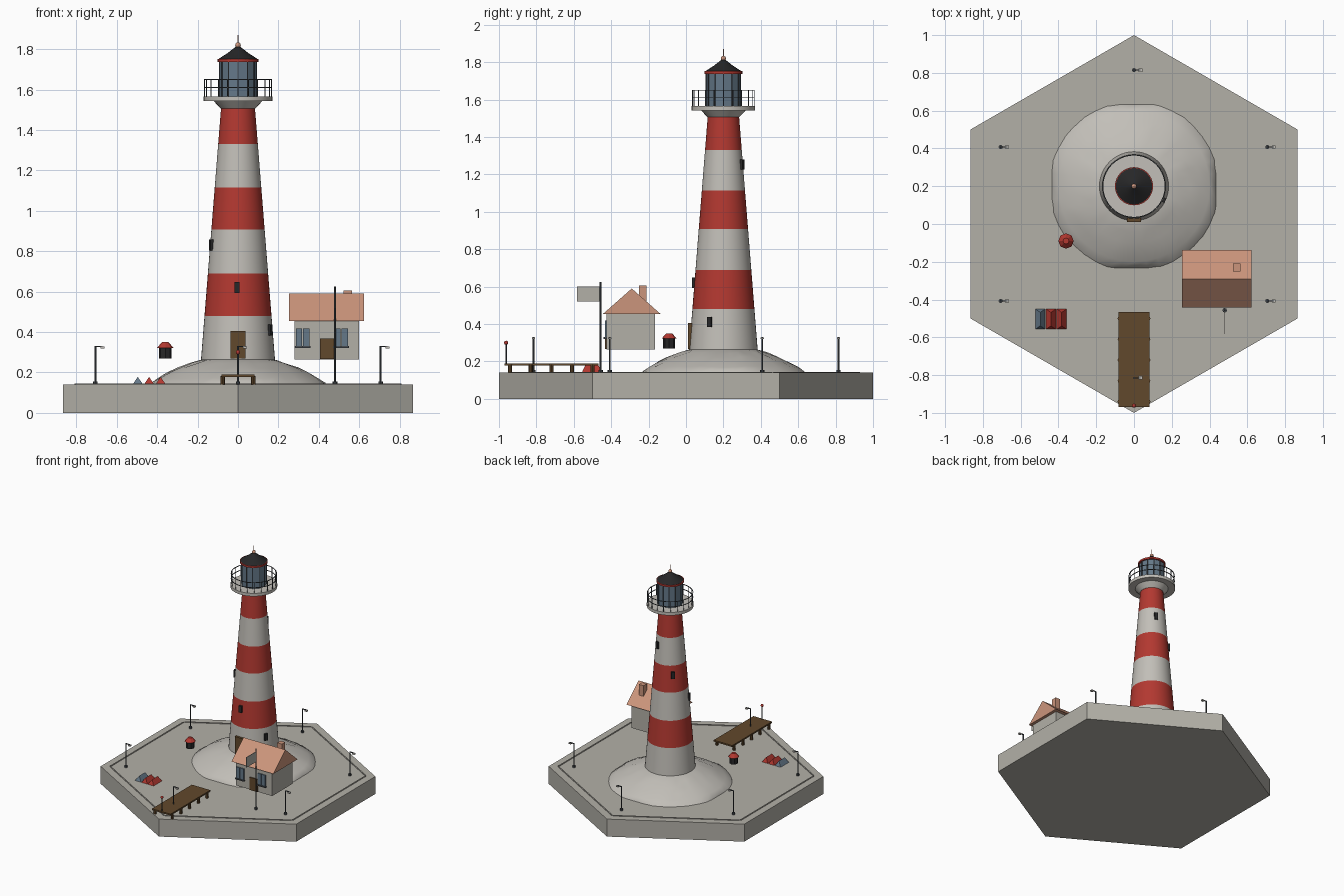
import bpy, bmesh, math, random
from mathutils import Matrix, Vector

if "Cube" in bpy.data.objects:
    bpy.data.objects.remove(bpy.data.objects["Cube"])

random.seed(4)
TY = 0.2      # tower centre in y
G = 0.14      # platform top


def material(name, rgb):
    m = bpy.data.materials.new(name)
    m.diffuse_color = (*rgb, 1)
    m.use_nodes = True
    m.node_tree.nodes["Principled BSDF"].inputs["Base Color"].default_value = m.diffuse_color
    return m


WHITE = material("off_white", (0.54, 0.52, 0.48))
STONE = material("stone_grey", (0.45, 0.435, 0.39))
RED = material("red", (0.45, 0.04, 0.03))
TILE = material("terracotta", (0.60, 0.30, 0.20))
BROWN = material("wood_brown", (0.12, 0.065, 0.025))
GLASS = material("blue_glass", (0.13, 0.19, 0.25))
DARK = material("charcoal", (0.02, 0.02, 0.021))
SLATE = material("slate_metal", (0.065, 0.075, 0.085))


def finish(name, bm, mats, smooth=False):
    bmesh.ops.recalc_face_normals(bm, faces=bm.faces)
    me = bpy.data.meshes.new(name)
    bm.to_mesh(me)
    bm.free()
    for m in (mats if isinstance(mats, list) else [mats]):
        me.materials.append(m)
    ob = bpy.data.objects.new(name, me)
    bpy.context.collection.objects.link(ob)
    if smooth:
        bpy.ops.object.select_all(action='DESELECT')
        ob.select_set(True)
        bpy.context.view_layer.objects.active = ob
        bpy.ops.object.shade_smooth_by_angle(angle=math.radians(30))
    return ob


def box(name, x, y, z, mat, rot=0):
    """Box from (min, max) ranges, optionally turned about its centre."""
    bm = bmesh.new()
    size = [b - a for a, b in (x, y, z)]
    mid = Vector([(a + b) / 2 for a, b in (x, y, z)])
    M = Matrix.Translation(mid) @ Matrix.Rotation(rot, 4, 'Z') @ Matrix.Diagonal((*size, 1))
    bmesh.ops.create_cube(bm, size=1, matrix=M)
    return finish(name, bm, mat)


def lathe(name, profile, mats, at=(0, TY), n=32, smooth=True, turn=0.0, rule=None, closed=False):
    """Revolve (radius, height) points; open ends are capped."""
    bm = bmesh.new()
    rings = []
    for r, z in profile:
        rings.append([bm.verts.new((at[0] + r * math.cos(turn + 2 * math.pi * i / n),
                                    at[1] + r * math.sin(turn + 2 * math.pi * i / n), z))
                      for i in range(n)])
    pairs = list(zip(rings, rings[1:]))
    if closed:
        pairs.append((rings[-1], rings[0]))
    for k, (a, b) in enumerate(pairs):
        for i in range(n):
            j = (i + 1) % n
            f = bm.faces.new((a[i], a[j], b[j], b[i]))
            f.material_index = rule(k) if rule else 0
    if not closed:
        bm.faces.new(rings[0])
        bm.faces.new(rings[-1]).material_index = rule(len(pairs) - 1) if rule else 0
    return finish(name, bm, mats, smooth)


def rod(name, at, z0, z1, r, mat, n=8):
    return lathe(name, [(r, z0), (r, z1)], mat, at, n)


def ball(name, c, r, mat):
    bm = bmesh.new()
    bmesh.ops.create_uvsphere(bm, u_segments=12, v_segments=8, radius=r, matrix=Matrix.Translation(c))
    return finish(name, bm, mat, True)


def prism(name, pts, axis, a, b, mat, inset=0.0):
    """Extrude a triangle (u, z) along x or y; inset shortens the apex."""
    bm = bmesh.new()
    top = max(p[1] for p in pts)
    ends = []
    for t, s in ((a, 1), (b, -1)):
        row = []
        for u, z in pts:
            w = t + (s * inset if z == top else 0)
            row.append(bm.verts.new((w, u, z) if axis == 'x' else (u, w, z)))
        ends.append(row)
        bm.faces.new(row)
    n = len(pts)
    for i in range(n):
        j = (i + 1) % n
        bm.faces.new((ends[0][i], ends[0][j], ends[1][j], ends[1][i]))
    return finish(name, bm, mat)


# Hexagonal platform with thin kerb strips
lathe("platform", [(1, 0), (1, G)], STONE, (0, 0), 6, False, math.pi / 6)
for i in range(6):
    a = math.pi / 3 * i
    d = 0.806
    x, y = d * math.cos(a), d * math.sin(a)
    box("kerb", (x - .004, x + .004), (y - .46, y + .46), (G - .005, G + .005), STONE, a)

# Rocky mound, trimmed flat on four sides
mound = lathe("mound", [(.455, .13), (.445, .145), (.40, .172), (.35, .198), (.30, .221),
                        (.24, .245), (.19, .262), (.15, .268)], WHITE, n=40)
for v in mound.data.vertices:
    if v.co.z < .255:
        v.co.z += random.uniform(-.004, .004)
    v.co.x = max(-.433, min(.433, v.co.x))
    v.co.y = max(TY - .433, min(TY + .433, v.co.y))


# Striped tower
def tower_radius(z):
    return .183 - .099 * (z - .265) / 1.243


levels = [.265, .48, .69, .907, 1.115, 1.33, 1.508]
lathe("tower", [(tower_radius(z), z) for z in levels], [WHITE, RED], n=48, rule=lambda k: k % 2)
lathe("collar", [(.085, 1.506), (.12, 1.543)], WHITE)
lathe("gallery_deck", [(.17, 1.543), (.17, 1.567)], WHITE, n=40)

# Tower door and windows spiralling around the wall
box("tower_door", (-.036, .036), (TY - .189, TY - .15), (.268, .405), BROWN)
for i in range(5):
    z = .41 + .211 * i
    a = math.radians(-25 - 67 * i)
    r = tower_radius(z)
    x, y = r * math.cos(a), TY + r * math.sin(a)
    box("tower_window", (x - .012, x + .012), (y - .0125, y + .0125), (z - .027, z + .027), DARK, a)

# Gallery railing
for i in range(20):
    a = 2 * math.pi * i / 20
    rod("rail_post", (.165 * math.cos(a), TY + .165 * math.sin(a)), 1.565, 1.65, .0025, SLATE, 6)
for z in (1.61, 1.65):
    lathe("rail_ring", [(.1625, z - .002), (.1675, z - .002), (.1675, z + .002), (.1625, z + .002)],
          SLATE, n=40, closed=True)

# Lantern room, roof and finial
lathe("lantern_glass", [(.092, 1.565), (.092, 1.742)], GLASS, n=12, smooth=False)
for i in range(12):
    a = 2 * math.pi * i / 12
    rod("lantern_bar", (.092 * math.cos(a), TY + .092 * math.sin(a)), 1.565, 1.742, .003, SLATE, 6)
lathe("roof_ring", [(.101, 1.738), (.101, 1.752)], RED)
lathe("lantern_roof", [(.098, 1.751), (.05, 1.782), (.012, 1.812)], DARK, n=24)
ball("finial_ball", (0, TY, 1.82), .014, TILE)
rod("finial_spike", (0, TY), 1.825, 1.87, .003, TILE)

# Cottage
box("cottage_walls", (.28, .60), (-.425, -.165), (.265, .46), STONE)
prism("cottage_roof", [(-.443, .455), (-.137, .455), (-.29, .59)], 'x', .253, .623, TILE)
box("chimney", (.523, .565), (-.252, -.21), (.49, .605), TILE)
box("cottage_door", (.405, .475), (-.433, -.42), (.266, .367), BROWN)
for x in (.32, .51):
    for s in (-1, 1):
        c = x + s * .018
        box("cottage_window", (c - .016, c + .016), (-.433, -.42), (.33, .418), GLASS)
    box("window_sill", (x - .04, x + .04), (-.44, -.42), (.321, .33), SLATE)

# Flagpole
rod("flagpole", (.48, -.457), G, .625, .005, SLATE)
rod("flagpole_foot", (.48, -.457), G, .155, .012, SLATE)
box("flag", (.478, .482), (-.582, -.457), (.52, .602), STONE)

# Street lamps around the edge
for i in range(6):
    a = math.pi / 6 + math.pi / 3 * i
    x, y = .815 * math.cos(a), .815 * math.sin(a)
    rod("lamp_post", (x, y), G, .33, .005, SLATE)
    rod("lamp_foot", (x, y), G, .155, .011, SLATE)
    box("lamp_arm", (x, x + .035), (y - .003, y + .003), (.326, .332), SLATE)
    box("lamp_head", (x + .024, x + .044), (y - .009, y + .009), (.319, .328), WHITE)

# Jetty with posts and a red marker
box("jetty_deck", (-.082, .082), (-.97, -.467), (.178, .19), BROWN)
for i in range(5):
    y = -.94 + .11 * i
    for x in (-.076, .076):
        rod("jetty_post", (x, y), G - .01, .183, .011, BROWN)
rod("marker_post", (0, -.962), .188, .30, .004, SLATE)
ball("marker_ball", (0, -.962, .30), .011, RED)

# Upturned boats
for x, m in ((-.496, GLASS), (-.44, RED), (-.383, RED)):
    prism("boat", [(x - .026, G), (x + .026, G), (x, .178)], 'y', -.557, -.45, m, .018)

# Small hut with red cap
lathe("hut_body", [(.032, .27), (.032, .325)], DARK, (-.36, -.09), 8, False)
lathe("hut_cap", [(.041, .322), (.016, .35)], RED, (-.36, -.09), 8, False)
